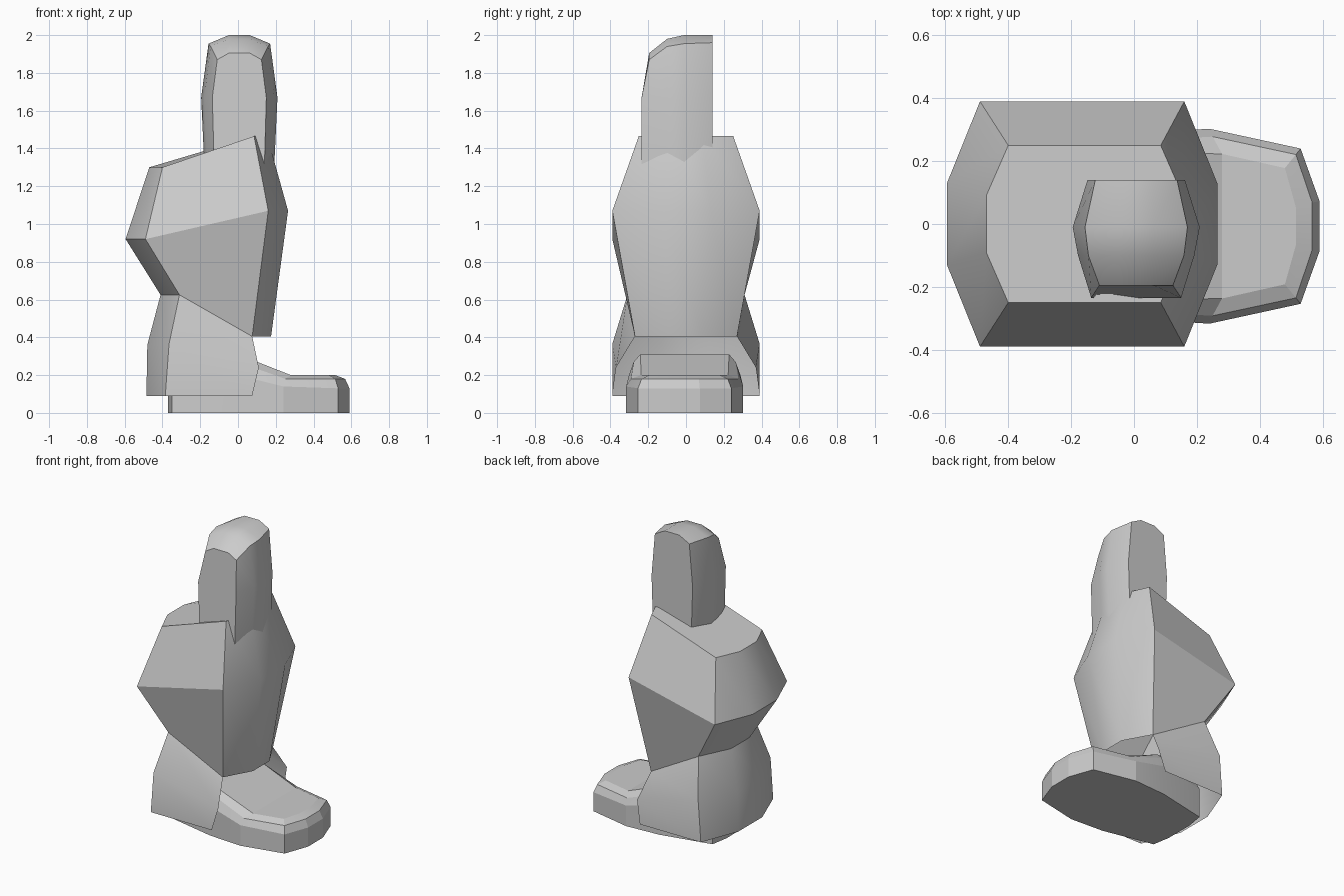
import bpy, bmesh, math

if "Cube" in bpy.data.objects:
    bpy.data.objects.remove(bpy.data.objects["Cube"])


def strips(name, rows, closed=False, caps=(), extra=(), angle=30):
    """Skin a list of equal-length point rows; caps = row indices to fill."""
    bm = bmesh.new()
    v = [[bm.verts.new(p) for p in r] for r in rows]
    n = len(rows[0])
    for a, b in zip(v, v[1:]):
        for i in range(n if closed else n - 1):
            j = (i + 1) % n
            bm.faces.new((a[i], a[j], b[j], b[i]))
    for c in caps:
        bm.faces.new(v[c])
    for f in extra:
        bm.faces.new([v[r][i] for r, i in f])
    bmesh.ops.recalc_face_normals(bm, faces=bm.faces)
    me = bpy.data.meshes.new(name)
    bm.to_mesh(me)
    bm.free()
    ob = bpy.data.objects.new(name, me)
    bpy.context.collection.objects.link(ob)
    bpy.ops.object.select_all(action='DESELECT')
    bpy.context.view_layer.objects.active = ob
    ob.select_set(True)
    bpy.ops.object.shade_smooth_by_angle(angle=math.radians(angle))
    return ob


# Shin shell: per level, side front corner, side back corner, back ridge
side_front = [(.085, .25, 1.465), (.16, .39, 1.07), (.075, .27, .405),
              (.11, .37, .24), (.075, .39, .09)]
side_back = [(-.40, .25, 1.30), (-.49, .39, .92), (-.31, .31, .625),
             (-.365, .39, .365), (-.385, .39, .09)]
back = [(-.47, .09, 1.30), (-.595, .13, .92), (-.41, .10, .625),
        (-.48, .13, .36), (-.485, .13, .09)]
# the front panel stops above the shoe
front = [(.155, .09, 1.465), (.265, .13, 1.07), (.175, .09, .405)]


def flip(p):
    return (p[0], -p[1], p[2])


rows = []
for k in range(5):
    half = [side_front[k], side_back[k], back[k]]
    if k < 3:
        half.insert(0, front[k])
    rows.append(half + [flip(p) for p in reversed(half)])

bm_name = "shin_shell"
bm = bmesh.new()
v = [[bm.verts.new(p) for p in r] for r in rows]
for k in range(4):
    a, b = v[k], v[k + 1]
    if k < 2:
        for i in range(8):
            j = (i + 1) % 8
            bm.faces.new((a[i], a[j], b[j], b[i]))
    else:
        a = a[1:-1] if k == 2 else a
        for i in range(5):
            bm.faces.new((a[i], a[i + 1], b[i + 1], b[i]))
bm.faces.new(v[0])
bmesh.ops.recalc_face_normals(bm, faces=bm.faces)
me = bpy.data.meshes.new(bm_name)
bm.to_mesh(me)
bm.free()
shin = bpy.data.objects.new(bm_name, me)
bpy.context.collection.objects.link(shin)
bpy.context.view_layer.objects.active = shin
shin.select_set(True)
bpy.ops.object.shade_smooth_by_angle(angle=math.radians(30))

# Knee post: arched sections from back to front
# (y low, y top, base half width, mid half width, corner half width, corner z, top z)
sections = [(.14, .14, .14, .155, .13, 1.96, 2.0),
            (-.01, -.01, .18, .202, .163, 1.955, 2.0),
            (-.10, -.10, .165, .185, .152, 1.94, 1.98),
            (-.235, -.195, .13, .143, .117, 1.87, 1.905)]
rows = []
for yl, yt, w0, w1, w2, zc, zt in sections:
    half = [(w0, yl, 1.2), (w1, yl, 1.67), (w2, yt, zc), (.055, yt, zt)]
    full = half + [(-x, y, z) for x, y, z in reversed(half)]
    rows.append([(x + .007, y, z) for x, y, z in full])
strips("knee_post", rows, closed=True, caps=(0, -1))

# Shoe: half outlines from toe to heel, mirrored into rings
sole = [(.59, .08), (.53, .247), (.24, .31), (0, .295), (-.35, .22), (-.37, .10)]
levels = [
    [(x, y, 0) for x, y in sole],
    [(x, y, z) for (x, y), z in zip(sole, (.13, .13, .14, .2, .2, .2))],
    [(.567, .075, .18), (.515, .228, .18), (.25, .285, .18),
     (0, .27, .27), (-.32, .20, .27), (-.34, .09, .27)],
    [(.515, .06, .2), (.48, .185, .2), (.28, .23, .2),
     (0, .235, .31), (-.30, .18, .31), (-.32, .08, .31)],
]
rings = []
for lv in levels:
    ring = lv + [flip(p) for p in reversed(lv)]
    rings.append([(x, y - .007, z) for x, y, z in ring])
top = [[(3, i), (3, i + 1), (3, 10 - i), (3, 11 - i)] for i in range(5)]
strips("shoe", rings, closed=True, caps=(0,), extra=top, angle=12)
